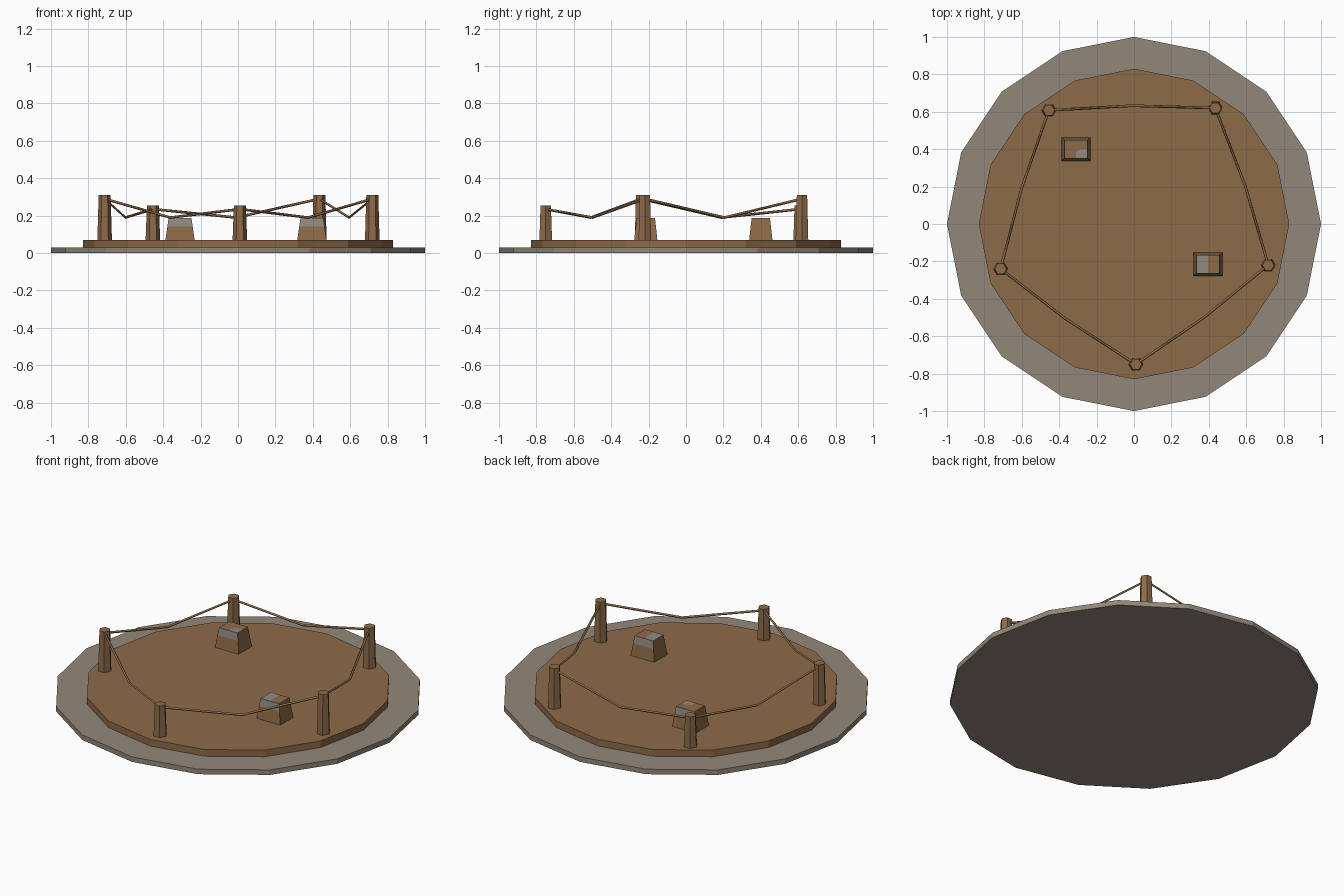
import bpy, bmesh, math
from mathutils import Vector

cube = bpy.data.objects.get("Cube")
if cube:
    bpy.data.objects.remove(cube, do_unlink=True)


def material(name, rgb):
    m = bpy.data.materials.new(name)
    m.use_nodes = True
    m.diffuse_color = (*rgb, 1)
    bsdf = next(n for n in m.node_tree.nodes if n.type == 'BSDF_PRINCIPLED')
    bsdf.inputs["Base Color"].default_value = (*rgb, 1)
    return m


WOOD = material("brown wood", (0.27, 0.145, 0.065))
GRAVEL = material("warm grey", (0.29, 0.245, 0.195))
STONE = material("stone grey", (0.28, 0.255, 0.225))


def frustum(name, sides, r_low, r_high, z_low, z_high, mat, x=0, y=0, turn=0):
    """Upright prism or tapered prism between two heights."""
    bpy.ops.mesh.primitive_cone_add(
        vertices=sides, radius1=r_low, radius2=r_high, depth=z_high - z_low,
        location=(x, y, (z_low + z_high) / 2), rotation=(0, 0, turn))
    ob = bpy.context.object
    ob.name = name
    ob.data.materials.append(mat)
    return ob


# Ground discs
frustum("ground_ring", 16, 1, 1, 0, 0.03, GRAVEL)
frustum("arena_floor", 16, 0.83, 0.83, 0.03, 0.07, WOOD)

# Fence posts, in order around the ring: x, y, top height
posts = [(0.01, -0.75, 0.255), (0.718, -0.22, 0.31), (0.435, 0.62, 0.31),
         (-0.455, 0.608, 0.255), (-0.713, -0.24, 0.31)]
for i, (x, y, top) in enumerate(posts):
    frustum(f"fence_post_{i + 1}", 6, 0.039, 0.032, 0.07, top, WOOD, x, y, math.pi / 6)


def rope(name, points):
    curve = bpy.data.curves.new(name, 'CURVE')
    curve.dimensions = '3D'
    curve.bevel_depth = 0.007
    curve.bevel_resolution = 0
    spline = curve.splines.new('POLY')
    spline.points.add(len(points) - 1)
    for p, co in zip(spline.points, points):
        p.co = (*co, 1)
    curve.materials.append(WOOD)
    ob = bpy.data.objects.new(name, curve)
    bpy.context.collection.objects.link(ob)


# Sagging ropes between neighbouring posts
for i, a in enumerate(posts):
    b = posts[(i + 1) % len(posts)]
    start = Vector((a[0], a[1], a[2] - 0.02))
    end = Vector((b[0], b[1], b[2] - 0.02))
    middle = (start + end) * 0.515
    middle.z = 0.19
    rope(f"rope_{i + 1}", [start, middle, end])


def block(name, x, y, cuts, grey_top):
    """Tapered block with a grey upper band and a partly grey top."""
    height = 0.118
    bm = bmesh.new()
    bmesh.ops.create_cube(bm, size=1)
    for v in bm.verts:
        high = v.co.z > 0
        v.co.x *= 0.122 if high else 0.156
        v.co.y *= 0.098 if high else 0.124
        v.co.z = height if high else 0

    def cut(faces, point, normal):
        geom = set(faces)
        for f in faces:
            geom.update(f.edges, f.verts)
        bmesh.ops.bisect_plane(bm, geom=list(geom), plane_co=point, plane_no=normal)
        bm.normal_update()

    bm.normal_update()
    cut([f for f in bm.faces if abs(f.normal.y) > 0.5], (0, 0, 0.073), (0, 0, 1))
    for point, normal in cuts:
        cut([f for f in bm.faces if f.normal.z > 0.9], point, normal)
    for f in bm.faces:
        c = f.calc_center_median()
        if f.normal.z > 0.9:
            f.material_index = int(grey_top(c))
        else:
            f.material_index = int(abs(f.normal.y) > 0.5 and c.z > 0.073)
    mesh = bpy.data.meshes.new(name)
    bm.to_mesh(mesh)
    bm.free()
    mesh.materials.append(WOOD)
    mesh.materials.append(STONE)
    ob = bpy.data.objects.new(name, mesh)
    ob.location = (x, y, 0.07)
    bpy.context.collection.objects.link(ob)


# Two seat blocks
block("back_block", -0.31, 0.4,
      [((0, 0, 0), (1, 0, 0)), ((0, 0, 0), (0, 1, 0)), ((0.02, 0, 0), (1, -1, 0))],
      lambda c: c.x > 0 and c.y < 0 and c.x - c.y > 0.02)
block("front_block", 0.395, -0.215,
      [((0, 0, 0), (1, 0, 0))],
      lambda c: c.x < 0)
